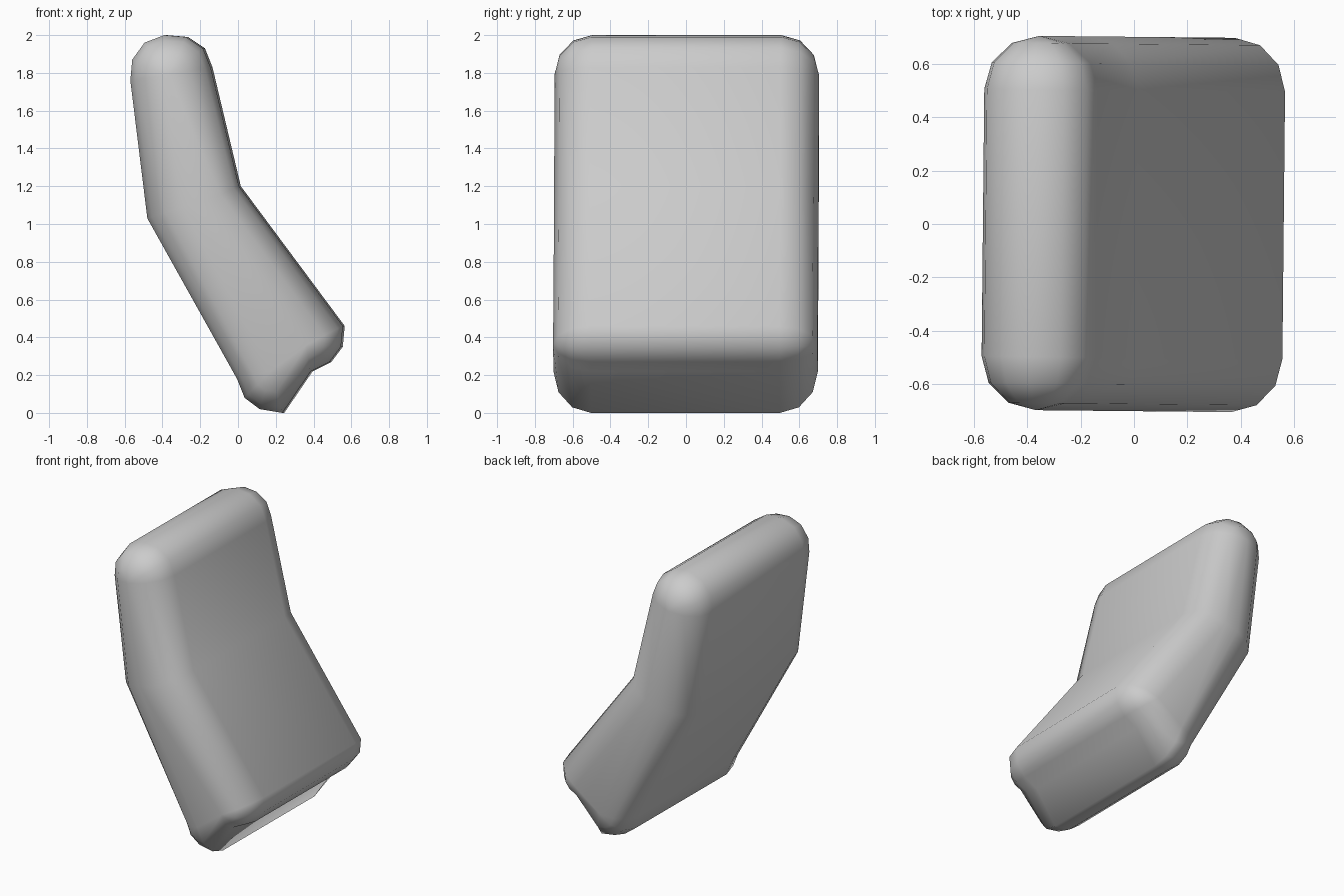
import bpy, bmesh
from math import sin, cos, radians

if "Cube" in bpy.data.objects:
    bpy.data.objects.remove(bpy.data.objects["Cube"])

# Side profile (x, z), each run of points paired with the centre its rounding shrinks to
runs = [
    ((-0.36, 1.79), [(-0.565, 1.76), (-0.555, 1.87), (-0.49, 1.96), (-0.385, 2.0),
                     (-0.27, 1.99), (-0.18, 1.93), (-0.14, 1.83)]),   # top end
    ((-0.18, 1.11), [(0.01, 1.2)]),                                   # front bend
    ((0.37, 0.36), [(0.56, 0.46), (0.55, 0.35), (0.49, 0.27), (0.39, 0.22)]),  # front lip
    ((0.18, 0.22), [(0.24, 0.0), (0.12, 0.02), (0.04, 0.08), (0.0, 0.18)]),    # back lip
    ((-0.28, 1.09), [(-0.475, 1.03)]),                                # back bend
]
HALF, R, STEPS = 0.7, 0.2, 3
pairs = [(c, p) for c, pts in runs for p in pts]

# Stations across the width: quarter-round at both sides
angles = [radians(90 * i / STEPS) for i in range(STEPS + 1)]
stations = [(-(HALF - R + R * sin(a)), cos(a)) for a in reversed(angles)]
stations += [(-y, k) for y, k in reversed(stations)]

bm = bmesh.new()
rings = [[bm.verts.new((c[0] + (p[0] - c[0]) * k, y, c[1] + (p[1] - c[1]) * k))
          for c, p in pairs] for y, k in stations]
n = len(pairs)
for a, b in zip(rings, rings[1:]):
    for i in range(n):
        j = (i + 1) % n
        bm.faces.new((a[i], a[j], b[j], b[i]))
bmesh.ops.remove_doubles(bm, verts=bm.verts, dist=0.0005)

# Flat side caps
open_edges = [e for e in bm.edges if e.is_boundary]
bmesh.ops.holes_fill(bm, edges=open_edges, sides=0)
bmesh.ops.recalc_face_normals(bm, faces=bm.faces)

mesh = bpy.data.meshes.new("bent_cushion")
bm.to_mesh(mesh)
bm.free()
cushion = bpy.data.objects.new("bent_cushion", mesh)
bpy.context.collection.objects.link(cushion)
cushion.rotation_euler.z = -0.01   # slight turn seen from above

bpy.context.view_layer.objects.active = cushion
cushion.select_set(True)
bpy.ops.object.shade_smooth_by_angle(angle=radians(80))
